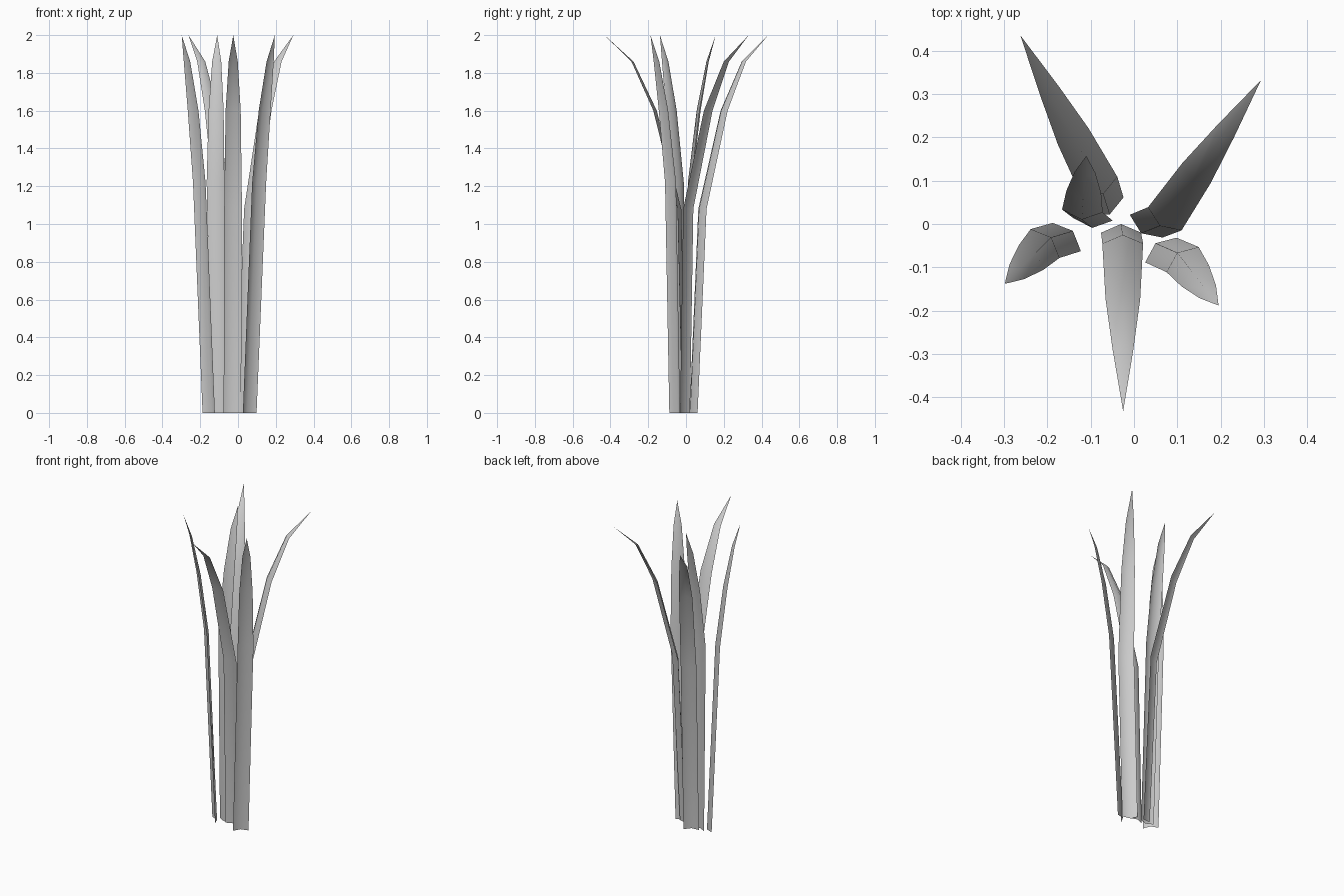
import bpy, bmesh
from mathutils import Vector

if "Cube" in bpy.data.objects:
    bpy.data.objects.remove(bpy.data.objects["Cube"])

# Blade cross-section per level: width and fold depth
WIDTHS = [0.092, 0.094, 0.08, 0.048]
DEPTHS = [0.02, 0.02, 0.018, 0.011]


def blade(name, base, bend, tip, bend_z, fractions):
    """Folded leaf: straight stalk from base to bend, then arching out to the tip."""
    base, bend, tip = Vector(base), Vector(bend), Vector(tip)
    out = (tip - bend).normalized()
    side = Vector((out.y, -out.x))
    centres = [base, bend] + [bend.lerp(tip, f) for f in fractions]
    heights = [0, bend_z, 1.6, 1.86]
    bm = bmesh.new()
    rows = []
    for c, z, w, d in zip(centres, heights, WIDTHS, DEPTHS):
        pts = [c - side * w / 2, c - out * d, c + side * w / 2]
        rows.append([bm.verts.new((p.x, p.y, z)) for p in pts])
    for low, high in zip(rows, rows[1:]):
        for i in range(2):
            bm.faces.new((low[i + 1], low[i], high[i], high[i + 1]))
    point = bm.verts.new((tip.x, tip.y, 2.0))
    for i in range(2):
        bm.faces.new((rows[-1][i + 1], rows[-1][i], point))
    for f in bm.faces:
        f.smooth = True
    mesh = bpy.data.meshes.new(name)
    bm.to_mesh(mesh)
    bm.free()
    bpy.context.collection.objects.link(bpy.data.objects.new(name, mesh))


# Long, strongly arching leaves
LONG = (1.08, (0.33, 0.63))
blade("leaf_back_left", (-0.065, 0.04), (-0.08, 0.087), (-0.262, 0.435), *LONG)
blade("leaf_back_right", (0.028, -0.005), (0.071, 0.012), (0.293, 0.332), *LONG)
blade("leaf_front", (-0.03, -0.02), (-0.026, -0.045), (-0.025, -0.432), *LONG)

# Upright leaves
SHORT = (1.22, (0.35, 0.7))
blade("leaf_left", (-0.155, -0.03), (-0.205, -0.045), (-0.298, -0.138), *SHORT)
blade("leaf_right", (0.062, -0.06), (0.112, -0.082), (0.195, -0.188), *SHORT)
blade("leaf_middle", (-0.095, 0.011), (-0.119, 0.03), (-0.11, 0.157), *SHORT)
